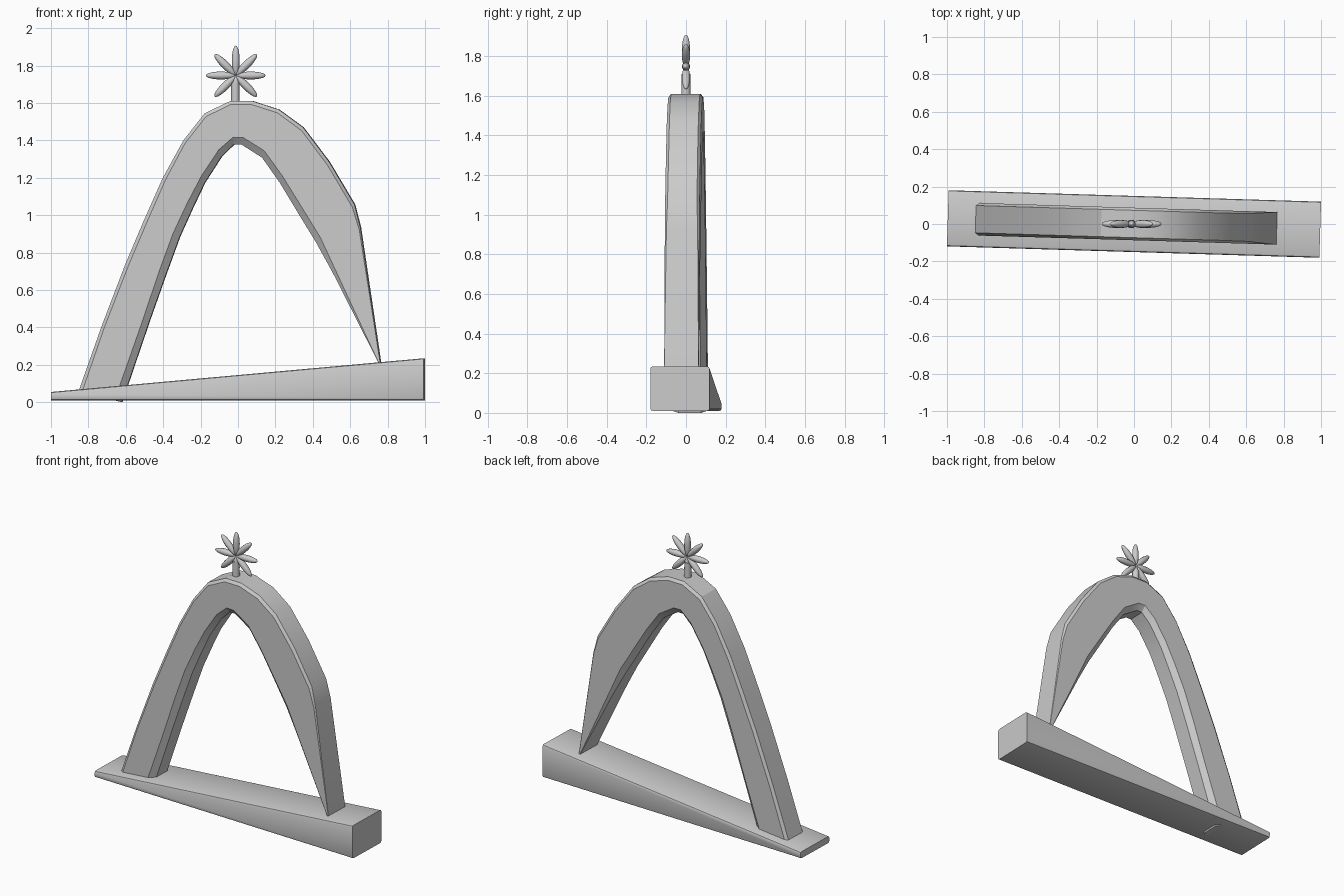
import bpy, bmesh
from math import pi, sin, cos, radians
from mathutils import Vector, Matrix

if "Cube" in bpy.data.objects:
    bpy.data.objects.remove(bpy.data.objects["Cube"])

TURN = radians(-1.75)  # whole ornament sits slightly turned on z


def finish(name, bm, angle=30):
    bmesh.ops.recalc_face_normals(bm, faces=bm.faces[:])
    mesh = bpy.data.meshes.new(name)
    bm.to_mesh(mesh)
    bm.free()
    obj = bpy.data.objects.new(name, mesh)
    bpy.context.collection.objects.link(obj)
    bpy.ops.object.select_all(action='DESELECT')
    obj.select_set(True)
    bpy.context.view_layer.objects.active = obj
    bpy.ops.object.shade_smooth_by_angle(angle=radians(angle))
    return obj


def loft(bm, rings):
    """Skin a list of equal-length point rings and cap both ends."""
    vs = [[bm.verts.new(p) for p in ring] for ring in rings]
    n = len(rings[0])
    for a, b in zip(vs, vs[1:]):
        for i in range(n):
            j = (i + 1) % n
            bm.faces.new((a[i], a[j], b[j], b[i]))
    bm.faces.new(vs[0])
    bm.faces.new(vs[-1])


# Wedge base with softened long edges
bm = bmesh.new()
loft(bm, [[(x, -0.15, 0.01), (x, 0.15, 0.01), (x, 0.15, top), (x, -0.15, top)]
          for x, top in ((-0.996, 0.055), (0.996, 0.235))])
long_edges = [e for e in bm.edges if abs(e.verts[0].co.x - e.verts[1].co.x) > 1]
bmesh.ops.bevel(bm, geom=long_edges, offset=0.013, segments=2, profile=0.5, affect='EDGES')
base = finish("base", bm)
base.rotation_euler.z = TURN

# Arch: outer x, z, inner x, z, chamfer strength
stations = [
    (-0.85, 0.06, -0.62, 0.0, 1), (-0.73, 0.40, -0.47, 0.44, 1),
    (-0.60, 0.74, -0.385, 0.68, 1), (-0.50, 0.975, -0.31, 0.885, 1),
    (-0.40, 1.20, -0.24, 1.04, 1), (-0.29, 1.40, -0.176, 1.174, 1),
    (-0.176, 1.545, -0.086, 1.314, 1), (-0.04, 1.61, -0.02, 1.378, 1),
    (0.08, 1.61, 0.02, 1.378, 1), (0.22, 1.565, 0.13, 1.308, 1),
    (0.35, 1.47, 0.225, 1.174, 1), (0.49, 1.285, 0.33, 1.00, 1),
    (0.626, 1.056, 0.42, 0.853, 0.9), (0.657, 0.933, 0.51, 0.69, 0.6),
    (0.765, 0.205, 0.757, 0.205, 0)]
HALF = 0.087
bm = bmesh.new()
rings = []
for ox, oz, ix, iz, c in stations:
    o, i = Vector((ox, 0, oz)), Vector((ix, 0, iz))
    d = (i - o).normalized()
    y = Vector((0, 1, 0))
    o2, i2 = o + d * (0.018 * c + 0.001), i - d * (0.038 * c + 0.001)
    yo, yi = HALF - 0.014 * c, HALF - 0.03 * c
    rings.append([o - y * yo, o + y * yo, o2 + y * HALF, i2 + y * HALF,
                  i + y * yi, i - y * yi, i2 - y * HALF, o2 - y * HALF])
loft(bm, rings)
arch = finish("arch", bm, 25)
arch.rotation_euler.z = TURN

# Stem holding the star
bm = bmesh.new()
bmesh.ops.create_cone(bm, cap_ends=True, segments=16, radius1=0.023, radius2=0.022,
                      depth=0.13, matrix=Matrix.Translation((-0.014, 0, 1.645)))
finish("star_stem", bm)

# Star of eight spindle-shaped rays
bm = bmesh.new()
for k in range(8):
    a = k * pi / 4
    m = (Matrix.Translation((-0.012 + 0.08 * cos(a), 0, 1.747 + 0.08 * sin(a)))
         @ Matrix.Rotation(pi / 2 - a, 4, 'Y')
         @ Matrix.Diagonal((0.021, 0.021, 0.08, 1)))
    bmesh.ops.create_uvsphere(bm, u_segments=12, v_segments=10, radius=1, matrix=m)
finish("star", bm, 50)
